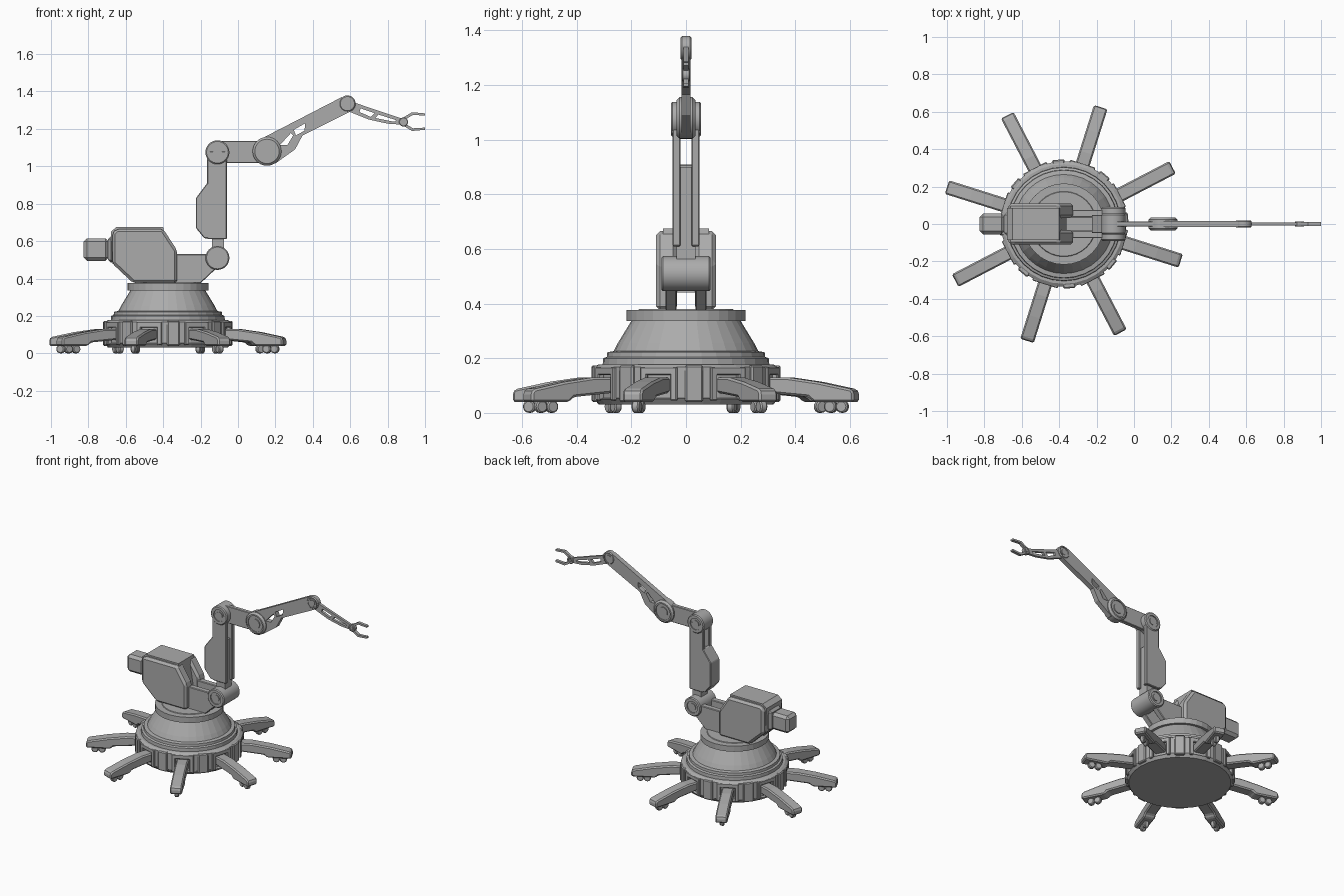
import bpy, bmesh, math
from mathutils import Matrix, Vector

old = bpy.data.objects.get("Cube")
if old:
    bpy.data.objects.remove(old, do_unlink=True)

grey = bpy.data.materials.new("plain_grey")
grey.use_nodes = True
COLOUR = (0.41, 0.41, 0.41, 1)
grey.diffuse_color = COLOUR
grey.node_tree.nodes["Principled BSDF"].inputs["Base Color"].default_value = COLOUR

CX = -0.375                      # axis of the round base
BASE = Matrix.Translation((CX, 0, 0))


def finish(name, bm, matrix=None, bevel=0, smooth=False):
    bmesh.ops.recalc_face_normals(bm, faces=bm.faces)
    mesh = bpy.data.meshes.new(name)
    bm.to_mesh(mesh)
    bm.free()
    mesh.materials.append(grey)
    ob = bpy.data.objects.new(name, mesh)
    bpy.context.collection.objects.link(ob)
    ob.matrix_world = matrix or Matrix()
    if bevel:
        mod = ob.modifiers.new("chamfer", 'BEVEL')
        mod.width = bevel
        mod.segments = 1
        mod.limit_method = 'ANGLE'
    if smooth:
        bpy.ops.object.select_all(action='DESELECT')
        ob.select_set(True)
        bpy.context.view_layer.objects.active = ob
        bpy.ops.object.shade_smooth_by_angle(angle=math.radians(30))
    return ob


def prism(name, points, y0, y1, matrix=None, bevel=0):
    """Outline in x and z, extruded from y0 to y1."""
    bm = bmesh.new()
    face = bm.faces.new([bm.verts.new((x, y0, z)) for x, z in points])
    out = bmesh.ops.extrude_face_region(bm, geom=[face])
    verts = [v for v in out["geom"] if isinstance(v, bmesh.types.BMVert)]
    bmesh.ops.translate(bm, verts=verts, vec=(0, y1 - y0, 0))
    return finish(name, bm, matrix, bevel)


def box(name, x0, x1, y0, y1, z0, z1, matrix=None, bevel=0):
    return prism(name, [(x0, z0), (x1, z0), (x1, z1), (x0, z1)], y0, y1, matrix, bevel)


def lathe(name, profile, sides, matrix, smooth=False):
    """Closed turned solid from (radius, height) points."""
    bm = bmesh.new()
    rings = []
    for r, h in profile:
        ring = bmesh.ops.create_circle(bm, segments=sides, radius=r,
                                       matrix=Matrix.Translation((0, 0, h)))
        rings.append(ring["verts"])
    for a, b in zip(rings, rings[1:]):
        for i in range(sides):
            j = (i + 1) % sides
            bm.faces.new((a[i], a[j], b[j], b[i]))
    bm.faces.new(rings[0])
    bm.faces.new(rings[-1])
    return finish(name, bm, matrix, smooth=smooth)


def joint(name, x, z, r, half, dish=0.0, rim=0.006):
    """Cylinder across y with chamfered rims and a dished cap on each end."""
    side = [(r, half - rim), (r - rim, half)]
    if dish:
        side += [(dish, half), (dish, half - 0.008), (dish * 0.6, half - 0.008),
                 (dish * 0.6, half - 0.002)]
    profile = [(a, -h) for a, h in reversed(side)] + side
    turn = Matrix.Translation((x, 0, z)) @ Matrix.Rotation(math.pi / 2, 4, 'X')
    return lathe(name, profile, 32, turn, smooth=True)


def plate(name, outline, holes, half):
    """Flat plate in x and z with cut-out windows."""
    curve = bpy.data.curves.new(name, 'CURVE')
    curve.dimensions = '2D'
    curve.fill_mode = 'BOTH'
    curve.extrude = half
    for loop in [outline] + holes:
        spline = curve.splines.new('POLY')
        spline.points.add(len(loop) - 1)
        for p, (x, z) in zip(spline.points, loop):
            p.co = (x, z, 0, 1)
        spline.use_cyclic_u = True
        spline.use_smooth = False
    temp = bpy.data.objects.new(name + "_outline", curve)
    bpy.context.collection.objects.link(temp)
    bm = bmesh.new()
    bm.from_mesh(temp.to_mesh())
    temp.to_mesh_clear()
    bpy.data.objects.remove(temp)
    bmesh.ops.remove_doubles(bm, verts=bm.verts, dist=0.0001)
    return finish(name, bm, Matrix.Rotation(math.pi / 2, 4, 'X'))


# Round base: floor plate, ring, stepped collar, cone and turntable
lathe("base_ring", [(0.32, 0.03), (0.335, 0.05), (0.322, 0.055), (0.322, 0.15),
                    (0.335, 0.155), (0.335, 0.168), (0.32, 0.178), (0.305, 0.178),
                    (0.303, 0.2), (0.29, 0.205), (0.288, 0.222), (0.265, 0.226),
                    (0.25, 0.255), (0.198, 0.34)], 32, BASE)
lathe("turntable", [(0.217, 0.337), (0.217, 0.376), (0.175, 0.376), (0.172, 0.38)], 32, BASE)

# Eight legs, each with a socket frame, two wheels and a rib in the gap beside it
leg_outline = [(0.3, 0.075), (0.48, 0.058), (0.5, 0.04), (0.655, 0.04), (0.655, 0.075),
               (0.645, 0.087), (0.52, 0.113), (0.4, 0.13), (0.3, 0.13)]
for k in range(8):
    m = BASE @ Matrix.Rotation(math.radians(27.5 + 45 * k), 4, 'Z')
    prism("leg", leg_outline, -0.038, 0.038, m, bevel=0.009)
    for s in (-1, 1):
        box("socket_post", 0.29, 0.338, s * 0.058 - 0.013, s * 0.058 + 0.013,
            0.045, 0.168, m, bevel=0.004)
        between = m @ Matrix.Rotation(s * math.radians(14.5), 4, 'Z')
        box("ring_panel", 0.29, 0.334, -0.018, 0.018, 0.05, 0.168, between, bevel=0.004)
    box("socket_lintel", 0.29, 0.338, -0.058, 0.058, 0.138, 0.168, m, bevel=0.004)
    rib = m @ Matrix.Rotation(math.radians(22.5), 4, 'Z')
    box("ring_rib", 0.29, 0.345, -0.033, 0.033, 0.04, 0.174, rib, bevel=0.006)
    for r in (0.555, 0.6):
        turn = m @ Matrix.Translation((r, 0, 0.023)) @ Matrix.Rotation(math.pi / 2, 4, 'X')
        lathe("wheel", [(0.018, -0.014), (0.023, -0.009), (0.023, 0.009), (0.018, 0.014)],
              16, turn, smooth=True)

# Turret housing: two cheeks, a core between them and a rear motor
cheek = [(-0.56, 0.375), (-0.325, 0.375), (-0.325, 0.55), (-0.4, 0.665), (-0.65, 0.665),
         (-0.672, 0.645), (-0.672, 0.48)]
core = [(-0.672, 0.48), (-0.6, 0.44), (-0.36, 0.44), (-0.4, 0.675), (-0.65, 0.675),
        (-0.68, 0.65)]
prism("housing_core", core, -0.085, 0.085)
for s in (-1, 1):
    prism("housing_cheek", cheek, s * 0.033, s * 0.11, bevel=0.018)
    prism("shoulder_bracket", [(-0.34, 0.375), (-0.2, 0.375), (-0.12, 0.45), (-0.09, 0.51),
                               (-0.13, 0.56), (-0.17, 0.53), (-0.34, 0.53)],
          s * 0.035, s * 0.075, bevel=0.004)
box("motor_collar", -0.695, -0.66, -0.062, 0.062, 0.485, 0.625, bevel=0.015)
box("rear_motor", -0.825, -0.69, -0.055, 0.055, 0.495, 0.615, bevel=0.018)

# Shoulder and upright arm
joint("shoulder_joint", -0.11, 0.51, 0.064, 0.09, dish=0.04)
box("upright_foot", -0.14, -0.075, -0.035, 0.035, 0.52, 0.63)
box("upright_core", -0.16, -0.075, -0.021, 0.021, 0.61, 0.9)
for s in (-1, 1):
    box("upright_rail", -0.165, -0.06, s * 0.02, s * 0.049, 0.61, 1.08, bevel=0.004)
prism("upright_counterweight", [(-0.15, 0.615), (-0.18, 0.615), (-0.225, 0.67), (-0.225, 0.83),
                                (-0.165, 0.91), (-0.15, 0.91)], -0.049, 0.049, bevel=0.004)

# Elbow, short link and middle joint
joint("elbow_joint", -0.11, 1.075, 0.064, 0.055, dish=0.04)
box("short_link", -0.11, 0.155, -0.014, 0.014, 1.018, 1.136, bevel=0.003)
joint("middle_joint", 0.155, 1.08, 0.077, 0.035, dish=0.055, rim=0.012)

# Long forearm with two windows
plate("forearm", [(0.1, 1.135), (0.555, 1.37), (0.605, 1.295), (0.345, 1.165), (0.305, 1.09),
                  (0.2, 1.015), (0.12, 1.03)],
      [[(0.225, 1.115), (0.265, 1.115), (0.295, 1.165), (0.283, 1.178)],
       [(0.31, 1.165), (0.355, 1.19), (0.36, 1.23), (0.298, 1.195)]], 0.017)
joint("wrist_joint", 0.585, 1.335, 0.044, 0.02, dish=0.032)

# Slim hand link with two windows, and its end pivot
plate("hand_link", [(0.59, 1.368), (0.63, 1.338), (0.885, 1.252), (0.885, 1.222), (0.8, 1.228),
                    (0.7, 1.25), (0.575, 1.3)],
      [[(0.65, 1.29), (0.71, 1.264), (0.73, 1.284), (0.655, 1.31)],
       [(0.735, 1.258), (0.835, 1.238), (0.845, 1.247), (0.75, 1.277)]], 0.009)
joint("gripper_pivot", 0.885, 1.237, 0.024, 0.014, dish=0.014, rim=0.003)

# Mirrored gripper fingers
for s in (-1, 1):
    finger = [(0.89, 0.008), (0.935, 0.036), (1, 0.032), (1, 0.044), (0.93, 0.05), (0.88, 0.02)]
    prism("gripper_finger", [(x, 1.239 + s * z) for x, z in finger], -0.01, 0.01)
